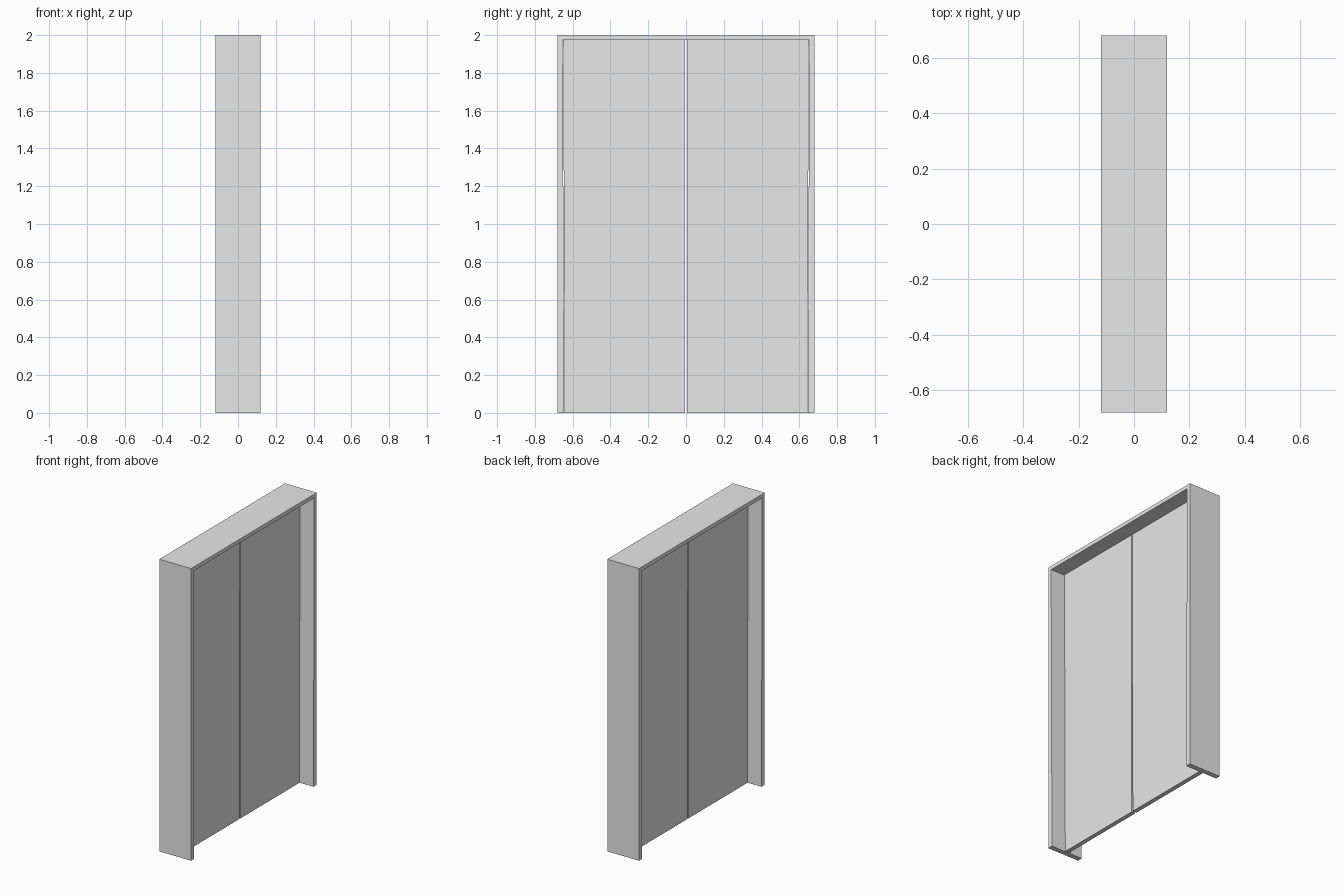
import bpy
import bmesh

cube = bpy.data.objects.get("Cube")
if cube:
    bpy.data.objects.remove(cube, do_unlink=True)

HALF_W, HEIGHT, HALF_D = 0.68, 2.0, 0.12
HEAD_Z = 1.974                   # underside of the header
JAMB_TOP, JAMB_BOTTOM = 0.653, 0.645
DOOR_HALF_T = 0.015
GAP = 0.003

grey = bpy.data.materials.new("plain_grey")
grey.use_nodes = True
colour = (0.8, 0.8, 0.8, 1.0)
grey.diffuse_color = colour
grey.node_tree.nodes["Principled BSDF"].inputs["Base Color"].default_value = colour


def slab(name, outline, half_depth):
    """Extrude a (y, z) outline symmetrically along x."""
    bm = bmesh.new()
    face = bm.faces.new([bm.verts.new((-half_depth, y, z)) for y, z in outline])
    result = bmesh.ops.extrude_face_region(bm, geom=[face])
    verts = [v for v in result["geom"] if isinstance(v, bmesh.types.BMVert)]
    bmesh.ops.translate(bm, verts=verts, vec=(2 * half_depth, 0, 0))
    bmesh.ops.recalc_face_normals(bm, faces=bm.faces)
    mesh = bpy.data.meshes.new(name)
    bm.to_mesh(mesh)
    bm.free()
    mesh.materials.append(grey)
    obj = bpy.data.objects.new(name, mesh)
    bpy.context.collection.objects.link(obj)
    return obj


# Surround: jambs and header in one piece, the opening narrows slightly downward
slab("door_frame", [
    (-HALF_W, 0), (-HALF_W, HEIGHT), (HALF_W, HEIGHT), (HALF_W, 0),
    (JAMB_BOTTOM, 0), (JAMB_TOP, HEAD_Z), (-JAMB_TOP, HEAD_Z), (-JAMB_BOTTOM, 0),
], HALF_D)

# Pair of thin door leaves with a narrow slit between them
for name, side in (("front_door_leaf", -1), ("back_door_leaf", 1)):
    slab(name, [
        (side * 0.006, 0), (side * (JAMB_BOTTOM - GAP), 0),
        (side * (JAMB_TOP - GAP), HEAD_Z), (side * 0.004, HEAD_Z),
    ], DOOR_HALF_T)
